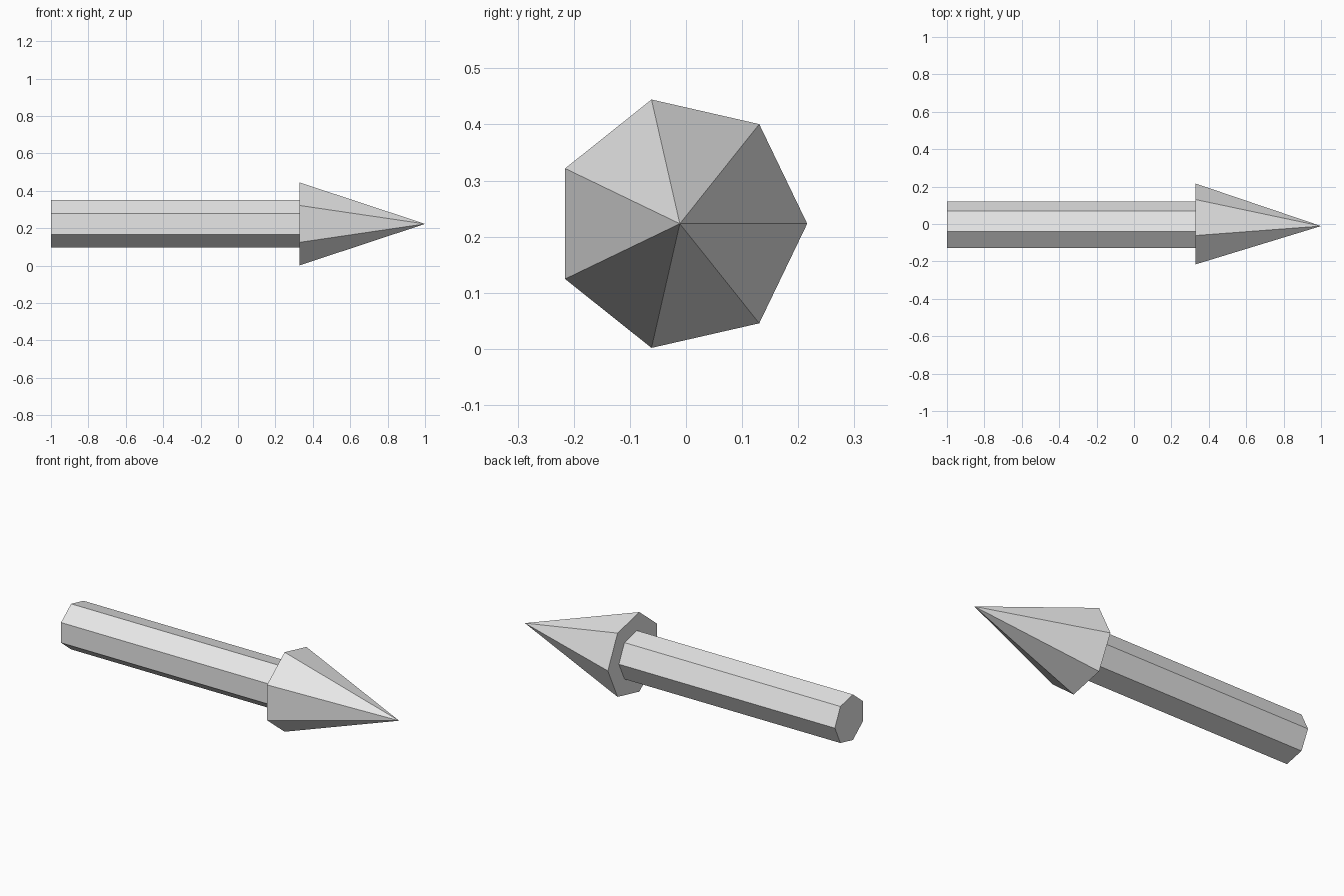
import bpy
import bmesh
from math import cos, sin, tau

cube = bpy.data.objects.get("Cube")
if cube:
    bpy.data.objects.remove(cube, do_unlink=True)

SIDES = 7
AXIS_Y, AXIS_Z = -0.011, 0.223   # common axis of both parts, along x
BACK, SHOULDER, TIP = -1.0, 0.33, 1.0

grey = bpy.data.materials.new("light grey")
grey.use_nodes = True
grey.diffuse_color = (0.8, 0.8, 0.8, 1)
grey.node_tree.nodes["Principled BSDF"].inputs["Base Color"].default_value = grey.diffuse_color


def ring(bm, x, radius):
    """Seven-sided ring around the axis, with one corner towards +y."""
    angles = [tau * i / SIDES for i in range(SIDES)]
    return [bm.verts.new((x, AXIS_Y + radius * cos(a), AXIS_Z + radius * sin(a)))
            for a in angles]


def finish(bm, name):
    bmesh.ops.recalc_face_normals(bm, faces=bm.faces)
    mesh = bpy.data.meshes.new(name)
    bm.to_mesh(mesh)
    bm.free()
    mesh.materials.append(grey)
    obj = bpy.data.objects.new(name, mesh)
    bpy.context.collection.objects.link(obj)


# Shaft: closed seven-sided prism
bm = bmesh.new()
back, front = ring(bm, BACK, 0.13), ring(bm, SHOULDER, 0.13)
bm.faces.new(back)
bm.faces.new(front)
for i in range(SIDES):
    j = (i + 1) % SIDES
    bm.faces.new((back[i], back[j], front[j], front[i]))
finish(bm, "shaft")

# Arrowhead: seven-sided pyramid with a flat back
bm = bmesh.new()
base = ring(bm, SHOULDER, 0.227)
tip = bm.verts.new((TIP, AXIS_Y, AXIS_Z))
bm.faces.new(base)
for i in range(SIDES):
    bm.faces.new((base[i], base[(i + 1) % SIDES], tip))
finish(bm, "arrowhead")
